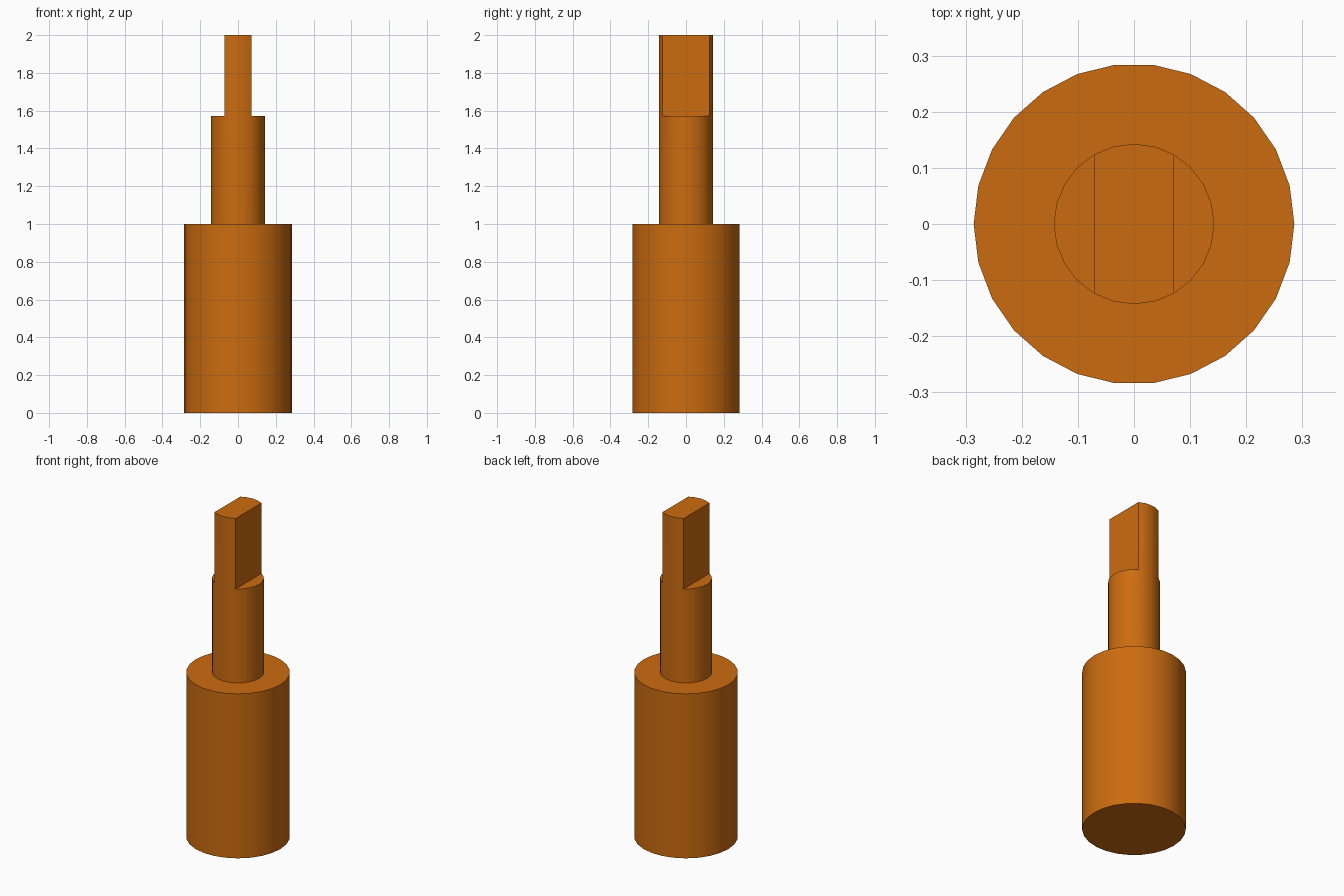
import bpy, bmesh
from math import cos, sin, tau, radians

cube = bpy.data.objects.get("Cube")
if cube:
    bpy.data.objects.remove(cube)

UNIT = 1 / 7  # shaft radius, the module of every dimension

orange = bpy.data.materials.new("orange")
orange.use_nodes = True
colour = (0.6, 0.15, 0.005, 1)
orange.diffuse_color = colour
orange.node_tree.nodes["Principled BSDF"].inputs["Base Color"].default_value = colour


def extrude_up(bm, face, height):
    """Raise a face and return the new top face."""
    new = bmesh.ops.extrude_face_region(bm, geom=[face])["geom"]
    bm.faces.remove(face)
    verts = [g for g in new if isinstance(g, bmesh.types.BMVert)]
    bmesh.ops.translate(bm, verts=verts, vec=(0, 0, height))
    return next(g for g in new if isinstance(g, bmesh.types.BMFace))


def disc(bm, radius, sides, z):
    """Flat polygon with its first corner on +x."""
    angles = [tau * i / sides for i in range(sides)]
    return bm.faces.new([bm.verts.new((radius * cos(a), radius * sin(a), z)) for a in angles])


def finish(bm, name):
    bmesh.ops.recalc_face_normals(bm, faces=bm.faces)
    mesh = bpy.data.meshes.new(name)
    bm.to_mesh(mesh)
    bm.free()
    mesh.materials.append(orange)
    obj = bpy.data.objects.new(name, mesh)
    bpy.context.collection.objects.link(obj)
    bpy.ops.object.select_all(action="DESELECT")
    obj.select_set(True)
    bpy.context.view_layer.objects.active = obj
    bpy.ops.object.shade_smooth_by_angle(angle=radians(30))


# Wide cylindrical body
bm = bmesh.new()
bottom = disc(bm, 2 * UNIT, 26, 0)
lid = bottom.copy(verts=True)
extrude_up(bm, lid, 7 * UNIT)
bmesh.ops.remove_doubles(bm, verts=bm.verts, dist=1e-5)
finish(bm, "body")

# Round shaft whose upper end narrows to a tang with two flats
bm = bmesh.new()
cap = extrude_up(bm, disc(bm, UNIT, 24, 7 * UNIT), 4 * UNIT)
for side in (-1, 1):
    ends = [v for v in cap.verts if abs(v.co.x - side * UNIT / 2) < 1e-4]
    bmesh.utils.face_split(cap, *ends)
    cap = next(f for f in bm.faces
               if abs(f.normal.z) > 0.9 and abs(f.calc_center_median().x) < UNIT / 2
               and f.calc_center_median().z > 10 * UNIT) if side > 0 else max(
        (f for f in bm.faces if all(v.co.z > 10 * UNIT for v in f.verts)),
        key=lambda f: f.calc_area())
bm.normal_update()
caps = [f for f in bm.faces if all(v.co.z > 10 * UNIT for v in f.verts)]
middle = max(caps, key=lambda f: f.calc_area())
extrude_up(bm, middle, 3 * UNIT)
finish(bm, "shaft")
